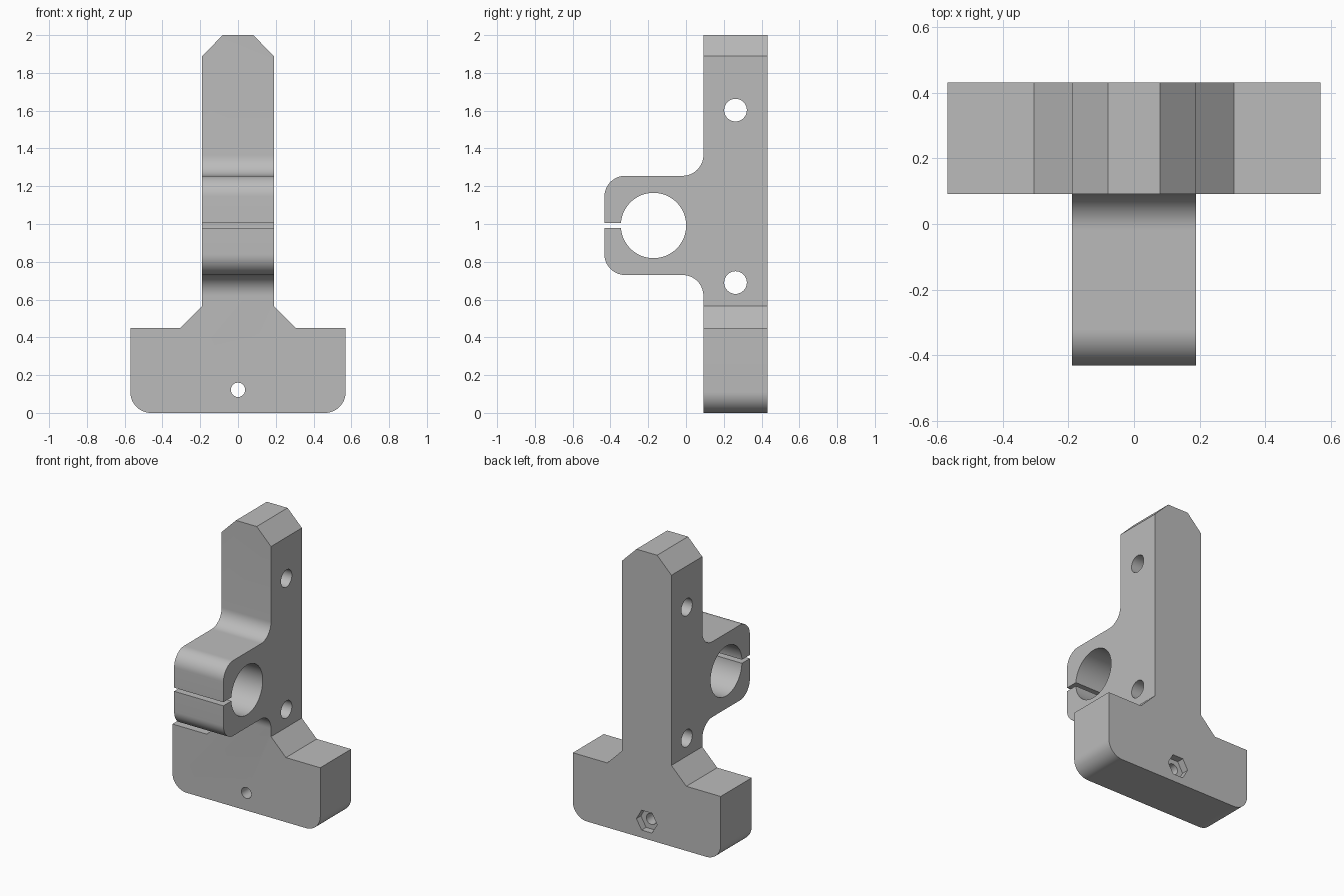
import bpy, bmesh
from math import sin, cos, pi, radians
from mathutils import Vector

default = bpy.data.objects.get("Cube")
if default:
    bpy.data.objects.remove(default, do_unlink=True)

grey = bpy.data.materials.new("plain grey")
grey.use_nodes = True
colour = (0.5, 0.5, 0.5, 1)
grey.diffuse_color = colour
grey.node_tree.nodes["Principled BSDF"].inputs["Base Color"].default_value = colour


def rounded(points, steps=14):
    """Outline from (u, z, radius) corners; a radius above zero fillets the corner."""
    out = []
    for i, (u, z, r) in enumerate(points):
        p = Vector((u, z))
        if r == 0:
            out.append(p)
            continue
        a = (Vector(points[i - 1][:2]) - p).normalized()
        b = (Vector(points[(i + 1) % len(points)][:2]) - p).normalized()
        centre = p + (a + b) * r          # right-angled corners only
        for k in range(steps + 1):
            t = k / steps * pi / 2
            out.append(centre - b * r * cos(t) - a * r * sin(t))
    return out


def circle(u, z, r, sides):
    return [Vector((u + r * cos(2 * pi * k / sides), z + r * sin(2 * pi * k / sides)))
            for k in range(sides)]


def prism(name, outline, axis, start, end):
    """Extrude a (u, z) outline along x or y."""
    bm = bmesh.new()
    place = (lambda p, d: (d, p.x, p.y)) if axis == "x" else (lambda p, d: (p.x, d, p.y))
    face = bm.faces.new([bm.verts.new(place(p, start)) for p in outline])
    new = bmesh.ops.extrude_face_region(bm, geom=[face])["geom"]
    shift = (end - start, 0, 0) if axis == "x" else (0, end - start, 0)
    bmesh.ops.translate(bm, vec=shift, verts=[g for g in new if isinstance(g, bmesh.types.BMVert)])
    bmesh.ops.recalc_face_normals(bm, faces=bm.faces)
    mesh = bpy.data.meshes.new(name)
    bm.to_mesh(mesh)
    bm.free()
    mesh.materials.append(grey)
    ob = bpy.data.objects.new(name, mesh)
    bpy.context.collection.objects.link(ob)
    return ob


def combine(body, tool, operation):
    tool.hide_render = True
    bpy.context.view_layer.objects.active = body
    mod = body.modifiers.new(tool.name, "BOOLEAN")
    mod.operation, mod.solver, mod.object = operation, "EXACT", tool
    bpy.ops.object.modifier_apply(modifier=mod.name)
    bpy.data.objects.remove(tool, do_unlink=True)


# Front outline: wide foot, sloped shoulders, upright with bevelled top
half = [(0.57, 0, 0.11), (0.57, 0.45, 0), (0.305, 0.45, 0),
        (0.19, 0.565, 0), (0.19, 1.89, 0), (0.08, 2, 0)]
front = half + [(-u, z, r) for u, z, r in reversed(half)]
bracket = prism("clamp_bracket", rounded(front), "y", -0.6, 0.6)

# Side outline: back plate with a filleted clamp block in front
side = [(0.432, -0.1, 0), (0.432, 2.1, 0), (0.092, 2.1, 0),
        (0.092, 1.255, 0.11), (-0.432, 1.255, 0.11),
        (-0.432, 0.73, 0.11), (0.092, 0.73, 0.11), (0.092, -0.1, 0)]
combine(bracket, prism("side_shape", rounded(side), "x", -0.7, 0.7), "INTERSECT")

# Clamp bore, clamp slot and the two cross holes
slot = [Vector(p) for p in ((-0.5, 0.98), (-0.2, 0.98), (-0.2, 1.005), (-0.5, 1.005))]
combine(bracket, prism("bore", circle(-0.172, 0.992, 0.173, 64), "x", -0.5, 0.5), "DIFFERENCE")
combine(bracket, prism("slot", slot, "x", -0.5, 0.5), "DIFFERENCE")
for z in (0.69, 1.603):
    combine(bracket, prism("cross_hole", circle(0.262, z, 0.06, 40), "x", -0.5, 0.5), "DIFFERENCE")

# Foot hole with a hexagonal nut pocket at the back
combine(bracket, prism("foot_hole", circle(0, 0.122, 0.038, 32), "y", -0.1, 0.6), "DIFFERENCE")
combine(bracket, prism("nut_pocket", circle(0, 0.122, 0.08, 6), "y", 0.382, 0.6), "DIFFERENCE")

bpy.ops.object.select_all(action="DESELECT")
bracket.select_set(True)
bpy.context.view_layer.objects.active = bracket
bpy.ops.object.shade_smooth_by_angle(angle=radians(30))
